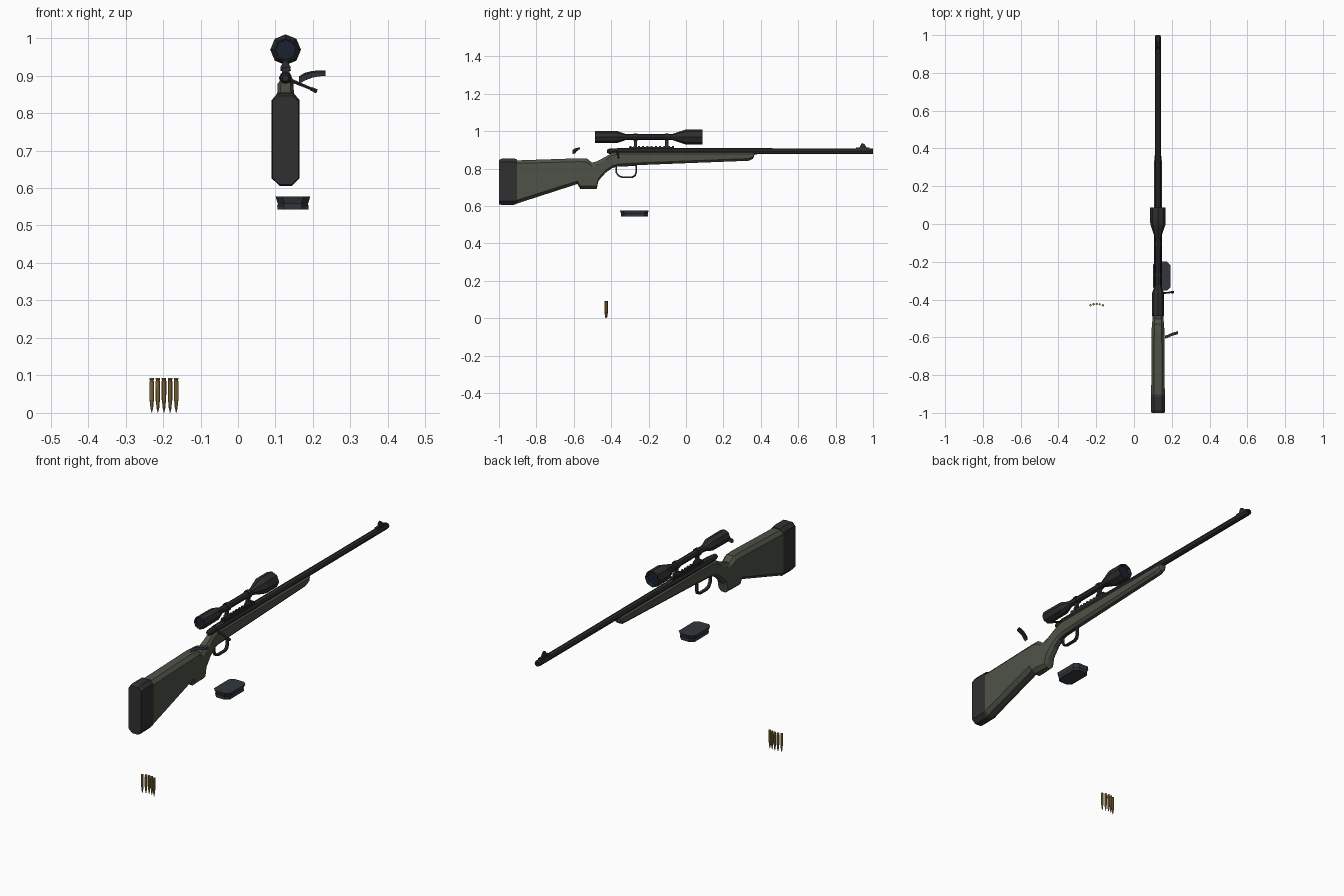
import bpy, bmesh, math
from mathutils import Vector

if "Cube" in bpy.data.objects:
    bpy.data.objects.remove(bpy.data.objects["Cube"])

CX = 0.127            # centre line of the rifle
BARREL_Z, SCOPE_Z = 0.893, 0.969


def material(name, rgb):
    m = bpy.data.materials.new(name)
    m.diffuse_color = (*rgb, 1)
    m.use_nodes = True
    m.node_tree.nodes["Principled BSDF"].inputs["Base Color"].default_value = m.diffuse_color
    return m


GREEN = material("green_stock", (0.075, 0.085, 0.062))
BLACK = material("black_metal", (0.026, 0.026, 0.027))
RUBBER = material("black_rubber", (0.03, 0.03, 0.03))
BLUED = material("blued_steel", (0.032, 0.038, 0.045))
LENS = material("dark_glass", (0.01, 0.016, 0.03))
BRASS = material("brass", (0.32, 0.2, 0.06))


def loft(name, rings, mat, closed=False):
    """Skin equal-length rings of points; cap the ends unless closed."""
    bm = bmesh.new()
    vs = [[bm.verts.new(p) for p in r] for r in rings]
    n = len(vs[0])
    pairs = list(zip(vs, vs[1:])) + ([(vs[-1], vs[0])] if closed else [])
    for a, b in pairs:
        for i in range(n):
            j = (i + 1) % n
            bm.faces.new((a[i], a[j], b[j], b[i]))
    if not closed:
        bm.faces.new(vs[0])
        bm.faces.new(vs[-1])
    bmesh.ops.recalc_face_normals(bm, faces=bm.faces)
    me = bpy.data.meshes.new(name)
    bm.to_mesh(me)
    bm.free()
    me.materials.append(mat)
    ob = bpy.data.objects.new(name, me)
    bpy.context.collection.objects.link(ob)
    return ob


def lathe_y(name, profile, z, mat, n=8):
    """Turned part along y from (y, radius) pairs."""
    ang = [2 * math.pi * i / n for i in range(n)]
    return loft(name, [[(CX + r * math.cos(a), y, z + r * math.sin(a)) for a in ang]
                       for y, r in profile], mat)


def rod(name, p, q, r0, r1, mat, n=6):
    p, q = Vector(p), Vector(q)
    rot = (q - p).to_track_quat('Z', 'Y')
    ring = lambda c, r: [c + rot @ Vector((r * math.cos(2 * math.pi * i / n),
                                           r * math.sin(2 * math.pi * i / n), 0)) for i in range(n)]
    return loft(name, [ring(p, r0), ring(q, r1)], mat)


def prism(name, outline, hw, mat):
    """Side outline of (y, z) points, extruded across x."""
    return loft(name, [[(CX + s * hw, y, z) for y, z in outline] for s in (-1, 1)], mat)


def box(name, y0, y1, z0, z1, hw, mat):
    return prism(name, [(y0, z0), (y1, z0), (y1, z1), (y0, z1)], hw, mat)


def stock_ring(y, top, bot, hw, ct, cb):
    """Eight-sided section with chamfered top and bottom edges."""
    half = [(hw * 0.45, bot), (hw, bot + cb), (hw, top - ct), (hw * 0.58, top)]
    return ([(CX + x, y, z) for x, z in half] +
            [(CX - x, y, z) for x, z in reversed(half)])


# Stock: y, top, bottom, half width, top chamfer, bottom chamfer
stations = [
    (-0.905, .844, .613, .036, .016, .018), (-0.58, .855, .718, .034, .018, .016),
    (-0.565, .855, .69, .034, .018, .016), (-0.53, .854, .69, .032, .020, .016),
    (-0.502, .832, .69, .029, .018, .016), (-0.478, .838, .69, .027, .018, .016),
    (-0.468, .843, .735, .026, .018, .014), (-0.43, .864, .778, .023, .018, .012),
    (-0.395, .884, .803, .021, .014, .012), (-0.36, .889, .813, .021, .010, .012),
    (-0.25, .889, .819, .021, .010, .012), (0.0, .888, .829, .021, .010, .012),
    (0.335, .888, .842, .020, .010, .012), (0.358, .888, .853, .018, .010, .010),
    (0.366, .886, .872, .016, .005, .005)]
loft("stock", [stock_ring(*s) for s in stations], GREEN)

# Butt pad
loft("butt_pad", [stock_ring(-1.0, .846, .609, .035, .016, .018),
                  stock_ring(-0.985, .853, .606, .037, .018, .020),
                  stock_ring(-0.915, .853, .607, .037, .018, .020),
                  stock_ring(-0.903, .849, .614, .036, .018, .018)], RUBBER)

# Barrel with hollow muzzle, receiver and bolt
lathe_y("barrel", [(-0.06, .0165), (0.985, .0155), (1.0, .014), (1.0, .007), (0.97, .007)],
        BARREL_Z, BLACK)
lathe_y("receiver", [(-0.37, .018), (-0.06, .018), (-0.04, .0165)], BARREL_Z, BLACK)
lathe_y("bolt_body", [(-0.422, .008), (-0.415, .013), (-0.395, .0155), (-0.36, .0155)],
        BARREL_Z, BLACK)
rod("bolt_handle", (CX + .01, -.368, .889), (.202, -.361, .862), .0055, .004, BLACK)
rod("bolt_knob", (.195, -.362, .865), (.21, -.36, .858), .0055, .0065, BLACK)

# Front sight
prism("front_sight", [(0.915, .905), (0.98, .905), (0.965, .914), (0.955, .93),
                      (0.945, .936), (0.936, .932), (0.93, .916)], .004, BLACK)
box("front_sight_base", 0.91, 0.982, .9, .913, .007, BLACK)

# Scope rail with teeth
box("scope_rail", -0.305, -0.065, .903, .915, .010, BLACK)
for i in range(11):
    y = -0.303 + i * 0.0228
    box(f"rail_tooth_{i + 1}", y, y + 0.011, .914, .921, .010, BLACK)

# Scope mounts
for tag, y in (("rear", -0.27), ("front", -0.103)):
    lathe_y(f"{tag}_scope_ring", [(y - .01, .02), (y + .01, .02)], SCOPE_Z, BLACK)
    loft(f"{tag}_scope_post",
         [[(CX + sx * w, y + sy * .009, z) for sx, sy in ((-1, -1), (1, -1), (1, 1), (-1, 1))]
          for w, z in ((.014, .912), (.013, .924), (.007, .934), (.007, .955))], BLACK)

# Scope tube with recessed glass at both ends
lathe_y("scope_tube", [(-0.474, .027), (-0.487, .028), (-0.487, .032), (-0.365, .031),
                       (-0.32, .0155), (-0.075, .0155), (-0.005, .039), (0.005, .041),
                       (0.087, .041), (0.087, .035), (0.07, .034)], SCOPE_Z, BLACK)
lathe_y("eyepiece_glass", [(-0.475, .0265), (-0.472, .0265)], SCOPE_Z, LENS)
lathe_y("objective_glass", [(0.068, .0335), (0.072, .0335)], SCOPE_Z, LENS)

# Trigger guard: closed band
outer = [(-0.378, .817), (-0.376, .778), (-0.364, .759), (-0.345, .751), (-0.285, .751),
         (-0.269, .759), (-0.262, .78), (-0.262, .822)]
cy, cz = -0.32, .787
inner = [(cy + (y - cy) * .86, cz + (z - cz) * .78) for y, z in outer]
loft("trigger_guard", [[(CX + s * .007, y, z) for y, z in o]
                       for o, s in ((outer, -1), (outer, 1), (inner, 1), (inner, -1))],
     BLACK, closed=True)

# Loose trigger: curved blade lying sideways (x, y, z, half height)
blade = [(.163, -.600, .888, .010), (.178, -.595, .897, .0105), (.197, -.586, .903, .009),
         (.216, -.580, .906, .008), (.234, -.575, .906, .007)]
loft("loose_trigger", [[(x, y - .008, z - h), (x, y + .008, z - h + .004),
                        (x, y + .008, z + h), (x, y - .008, z + h - .004)]
                       for x, y, z, h in blade], BLUED)


# Loose magazine with clipped corners and a slight waist
def mag_ring(z, inset):
    hx, hy, c = .046 - inset, .077 - inset, .018
    quarter = [(hx, hy - c), (hx - c, hy)]
    pts = quarter + [(-x, y) for x, y in reversed(quarter)]
    pts += [(-x, -y) for x, y in pts]
    return [(.1465 + x, -.276 + y, z) for x, y in pts]


loft("magazine", [mag_ring(.543, .005), mag_ring(.553, .004), mag_ring(.557, .006),
                  mag_ring(.573, .001), mag_ring(.577, .0)], BLUED)

# Five cartridges in a shallow arc, points down
for i in range(5):
    x, y = -.1975 + (i - 2) * .0163, -.423 - .0018 * (i - 2) ** 2
    prof = [(.093, .006), (.089, .006), (.088, .005), (.086, .005), (.085, .0062),
            (.034, .006), (.028, .0048), (.014, .0038), (0, .0006)]
    loft(f"cartridge_{i + 1}",
         [[(x + r * math.cos(k * math.pi / 4), y + r * math.sin(k * math.pi / 4), z)
           for k in range(8)] for z, r in prof], BRASS)
